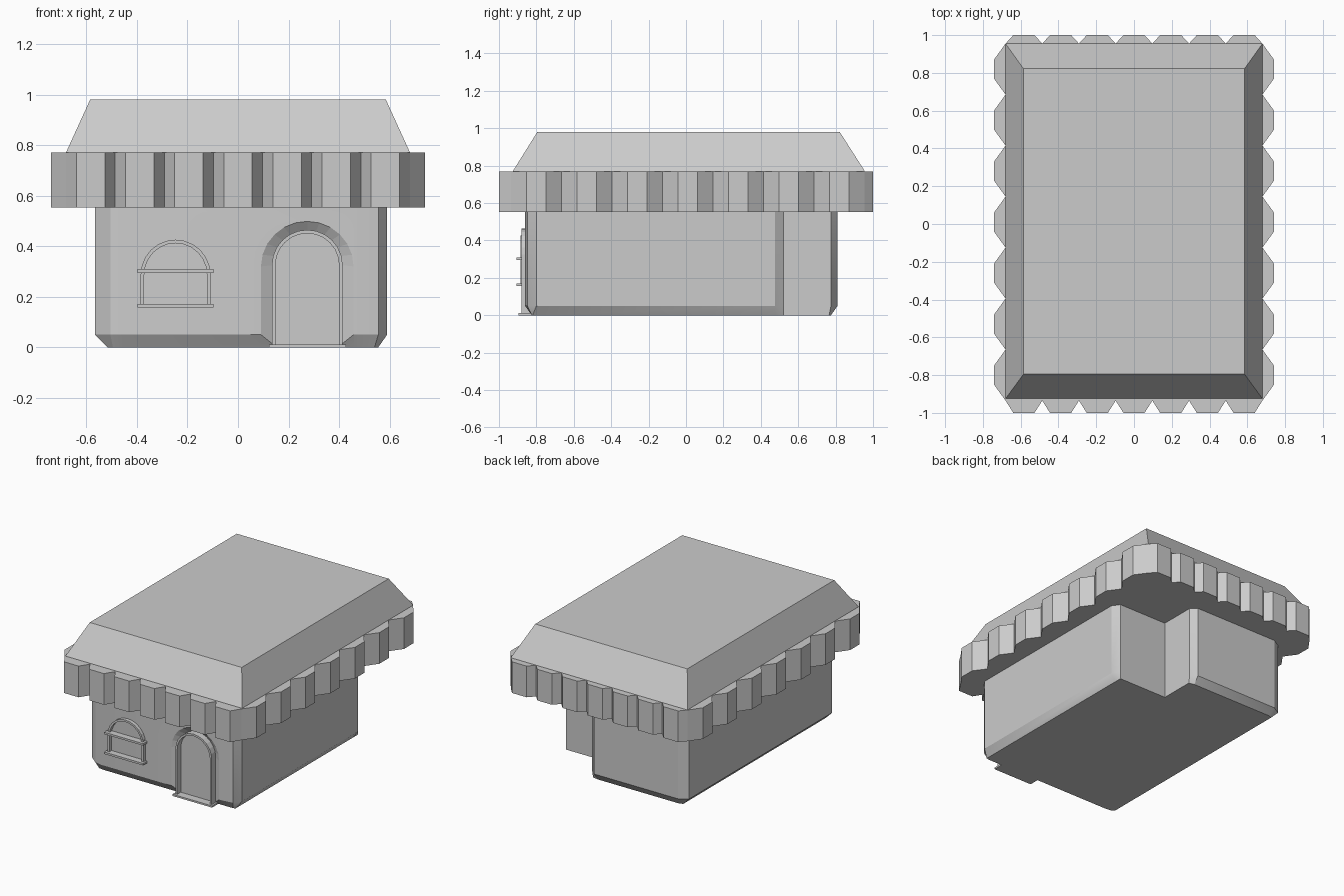
import bpy, bmesh, math

if "Cube" in bpy.data.objects:
    bpy.data.objects.remove(bpy.data.objects["Cube"])


def loft(name, loops):
    """Skin matching point loops into a closed solid with capped ends."""
    bm = bmesh.new()
    rings = [[bm.verts.new(p) for p in loop] for loop in loops]
    n = len(rings[0])
    for a, b in zip(rings, rings[1:]):
        for i in range(n):
            j = (i + 1) % n
            bm.faces.new((a[i], a[j], b[j], b[i]))
    bm.faces.new(rings[0][::-1])
    bm.faces.new(rings[-1])
    bmesh.ops.recalc_face_normals(bm, faces=bm.faces)
    mesh = bpy.data.meshes.new(name)
    bm.to_mesh(mesh)
    bm.free()
    obj = bpy.data.objects.new(name, mesh)
    bpy.context.collection.objects.link(obj)
    return obj


def flat(points, z):
    return [(x, y, z) for x, y in points]


def box(name, x0, x1, y0, y1, z0, z1):
    rect = [(x0, y0), (x1, y0), (x1, y1), (x0, y1)]
    return loft(name, [flat(rect, z0), flat(rect, z1)])


def arch(cx, r, base, spring, rise, y, steps=12):
    """Arched outline in an xz plane, from the left foot to the right foot."""
    pts = [(cx - r, y, base)]
    for i in range(steps + 1):
        t = math.pi * (1 - i / steps)
        pts.append((cx + r * math.cos(t), y, spring + rise * math.sin(t)))
    return pts + [(cx + r, y, base)]


def arch_frame(name, cx, r, base, spring, width, y0, y1):
    def ring(y):
        return (arch(cx, r, base, spring, r, y)
                + arch(cx, r - width, base, spring, r - width, y)[::-1])
    return loft(name, [ring(y0), ring(y1)])


# House walls: L-shaped plan with chamfered corners and a bevelled foot
plan = [(-.45, -.86), (.46, -.86), (.555, -.848), (.59, -.80), (.59, .475),
        (.555, .525), (.18, .525), (.18, .775), (.14, .81), (-.505, .81),
        (-.565, .775), (-.565, -.80), (-.505, -.848)]
foot = [(-.45, -.825), (.46, -.825), (.54, -.825), (.555, -.82), (.555, .475),
        (.555, .525), (.18, .525), (.18, .765), (.14, .775), (-.49, .775),
        (-.515, .765), (-.515, -.80), (-.495, -.82)]
walls = loft("walls", [flat(foot, 0), flat(plan, .05), flat(plan, .57)])

# Shallow splayed recess around the door
DX = .274
cutter = loft("door_recess_cutter", [
    arch(DX, .185, -.1, .32, .18, -.95),
    arch(DX, .185, -.1, .32, .18, -.861),
    arch(DX, .138, -.1, .325, .14, -.835)])
cutter.hide_render = True
cutter.hide_viewport = True
cut = walls.modifiers.new("recess", 'BOOLEAN')
cut.operation = 'DIFFERENCE'
cut.object = cutter

# Door panel, frame and threshold
loft("door_panel", [arch(DX, .137, 0, .325, .137, y) for y in (-.84, -.78)])
arch_frame("door_frame", DX, .14, .008, .325, .014, -.88, -.835)
box("door_threshold", .122, .427, -.895, -.80, 0, .012)

# Window frame with sill and crossbar
WX = -.247
arch_frame("window_frame", WX, .138, .165, .288, .014, -.885, -.855)
box("window_sill", WX - .15, WX + .15, -.905, -.855, .157, .171)
box("window_crossbar", WX - .15, WX + .15, -.905, -.855, .295, .309)


# Scalloped eaves: seven flat-topped teeth on each side
def teeth(start, end, half_flat, count=7):
    """(position, is_outer) pairs: one valley and two crests per tooth."""
    step = (end - start) / count
    s = math.copysign(half_flat, step)
    for i in range(count):
        mid = start + step * (i + .5)
        yield start + step * i, False
        yield mid - s, True
        yield mid + s, True


FRONT, BACK, SIDE = -.935, .955, .68
outline = [(x, -1 if o else FRONT) for x, o in teeth(-SIDE, SIDE, .056)]
outline += [(.74 if o else SIDE, y) for y, o in teeth(FRONT, BACK, .052)]
outline += [(x, 1 if o else BACK) for x, o in teeth(SIDE, -SIDE, .056)]
outline += [(-.74 if o else -SIDE, y) for y, o in teeth(BACK, FRONT, .052)]
loft("scalloped_eaves", [flat(outline, .553), flat(outline, .77)])

# Hipped roof with a flat top
eave = [(-.68, -.925), (.68, -.925), (.68, .955), (-.68, .955)]
crown = [(-.585, -.795), (.585, -.795), (.585, .822), (-.585, .822)]
loft("roof", [flat(eave, .765), flat(eave, .772), flat(crown, .98)])

# Soft shading across the shallow wall corners
bpy.ops.object.select_all(action='DESELECT')
walls.select_set(True)
bpy.context.view_layer.objects.active = walls
bpy.ops.object.shade_smooth_by_angle(angle=math.radians(25))
